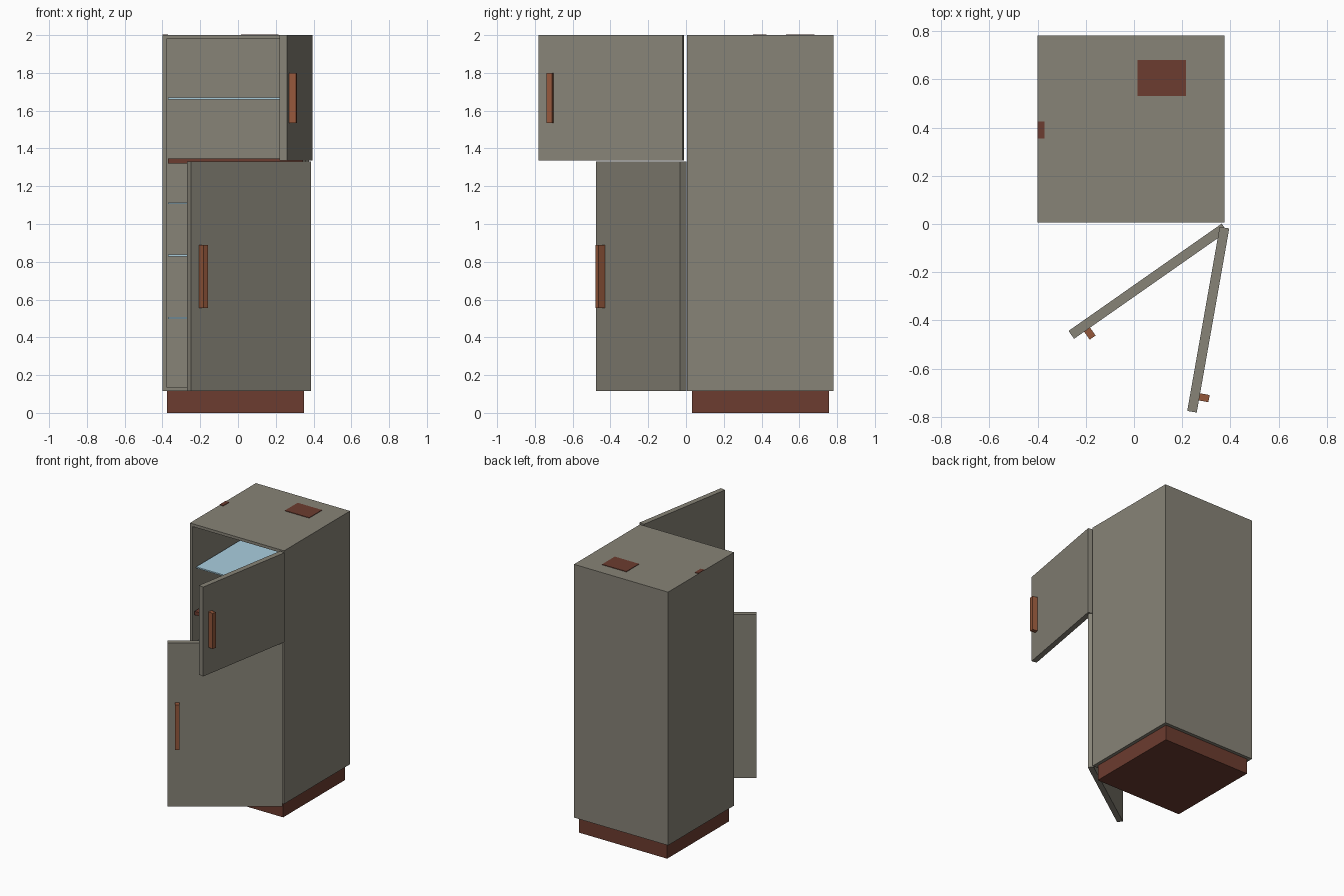
import bpy, bmesh, math
from mathutils import Matrix, Vector

if "Cube" in bpy.data.objects:
    bpy.data.objects.remove(bpy.data.objects["Cube"])


def material(name, rgb):
    m = bpy.data.materials.new(name)
    m.diffuse_color = (*rgb, 1)
    m.use_nodes = True
    m.node_tree.nodes["Principled BSDF"].inputs["Base Color"].default_value = m.diffuse_color
    return m


GREY = material("warm_grey", (0.242, 0.227, 0.184))
BROWN = material("dark_brown", (0.150, 0.045, 0.029))
COPPER = material("copper_brown", (0.300, 0.097, 0.044))
GLASS = material("pale_blue", (0.40, 0.62, 0.74))


def box(name, lo, hi, mat, matrix=Matrix(), hollow=None):
    """Box between two corners; hollow = (wall, depth) sinks a cavity in the front."""
    bm = bmesh.new()
    bmesh.ops.create_cube(bm, size=1)
    for v in bm.verts:
        v.co = Vector([(a + b) / 2 + c * (b - a) for a, b, c in zip(lo, hi, v.co)])
    if hollow:
        bm.normal_update()
        front = min(bm.faces, key=lambda f: f.calc_center_median().y)
        bmesh.ops.inset_region(bm, faces=[front], thickness=hollow[0])
        ext = bmesh.ops.extrude_discrete_faces(bm, faces=[front])
        for v in ext["faces"][0].verts:
            v.co.y += hollow[1]
    bm.transform(matrix)
    bmesh.ops.recalc_face_normals(bm, faces=bm.faces)
    mesh = bpy.data.meshes.new(name)
    bm.to_mesh(mesh)
    bm.free()
    mesh.materials.append(mat)
    ob = bpy.data.objects.new(name, mesh)
    bpy.context.collection.objects.link(ob)
    return ob


X0, X1, Y0, Y1 = -0.40, 0.375, 0.006, 0.782
WALL = 0.03

# Plinth and open-fronted cabinet
box("plinth", (X0 + 0.025, Y0 + 0.025, 0), (X1 - 0.025, Y1 - 0.025, 0.115), BROWN)
box("cabinet", (X0, Y0, 0.115), (X1, Y1, 2.0), GREY, hollow=(WALL, Y1 - Y0 - WALL))

# Divider between the compartments, and glass shelves
box("divider", (X0 + WALL, Y0 + 0.01, 1.32), (X1 - WALL, Y1 - WALL, 1.347), BROWN)
for i, z in enumerate((0.503, 0.833, 1.11, 1.665)):
    box(f"shelf_{i + 1}", (X0 + WALL, Y0 + 0.03, z - 0.005),
        (X1 - WALL, Y1 - WALL, z + 0.005), GLASS)

# Thin plates on the top
box("top_plate", (0.015, 0.53, 1.999), (0.215, 0.68, 2.004), BROWN)
box("top_side_plate", (X0, 0.355, 1.999), (X0 + WALL, 0.425, 2.004), BROWN)

# Doors with handles, swung open about a hinge on the right edge
for name, angle, z0, z1, h0, h1 in (("lower", 35, 0.115, 1.33, 0.555, 0.89),
                                    ("upper", 80, 1.335, 2.0, 1.535, 1.80)):
    swing = Matrix.Translation((X1, -0.015, 0)) @ Matrix.Rotation(math.radians(angle), 4, "Z")
    box(name + "_door", (-0.775, -0.02, z0), (0, 0.02, z1), GREY, swing)
    box(name + "_handle", (-0.724, -0.06, h0), (-0.694, -0.02, h1), COPPER, swing)
